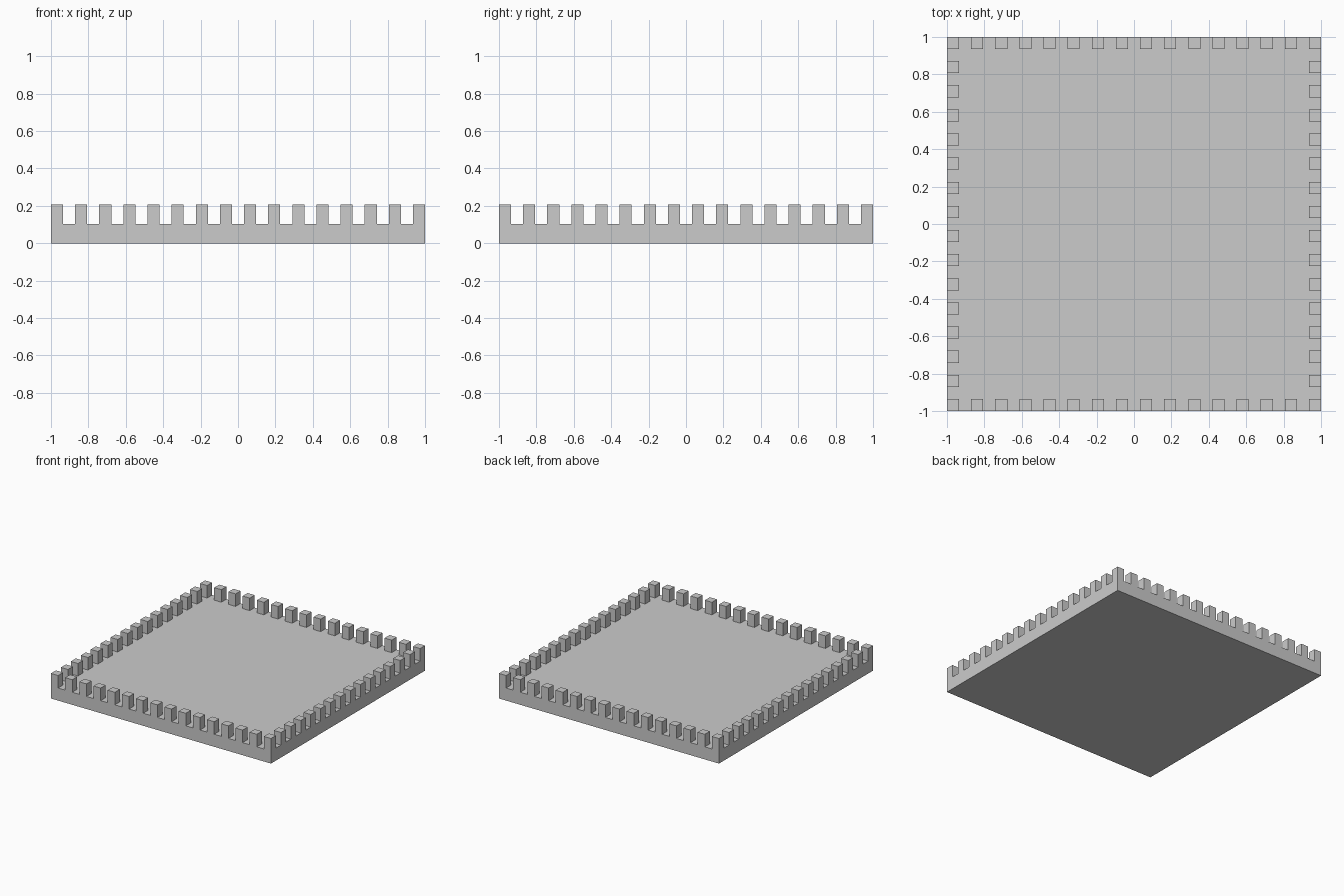
import bpy
import bmesh
import math

if "Cube" in bpy.data.objects:
    bpy.data.objects.remove(bpy.data.objects["Cube"])

CELLS = 31                 # tooth, gap, tooth ... along each side
CELL = 2 / CELLS
FLOOR_Z = 0.103
TOP_Z = 0.206

bm = bmesh.new()

# Floor: grid of square cells at the height of the plate top
bmesh.ops.create_grid(bm, x_segments=CELLS, y_segments=CELLS, size=1)
for v in bm.verts:
    v.co.z = FLOOR_Z
rim = [e for e in bm.edges if e.is_boundary]

# Plate sides and underside
ret = bmesh.ops.extrude_edge_only(bm, edges=rim)
for v in [g for g in ret["geom"] if isinstance(g, bmesh.types.BMVert)]:
    v.co.z = 0
bottom_rim = [e for e in bm.edges if all(v.co.z == 0 for v in e.verts)]
bmesh.ops.contextual_create(bm, geom=bottom_rim)
bmesh.ops.recalc_face_normals(bm, faces=bm.faces)

# Battlements: raise every second cell around the rim
teeth = []
for f in bm.faces:
    c = f.calc_center_median()
    if len(f.verts) == 4 and f.normal.z > 0.5:
        i, j = (math.floor((a + 1) / CELL) for a in (c.x, c.y))
        on_rim = i in (0, CELLS - 1) or j in (0, CELLS - 1)
        if on_rim and i % 2 == 0 and j % 2 == 0:
            teeth.append(f)
ret = bmesh.ops.extrude_discrete_faces(bm, faces=teeth)
for f in ret["faces"]:
    for v in f.verts:
        v.co.z = TOP_Z

# Merge coplanar cells into clean flat faces
bmesh.ops.recalc_face_normals(bm, faces=bm.faces)
bmesh.ops.dissolve_limit(bm, angle_limit=0.01, verts=bm.verts, edges=bm.edges)

mesh = bpy.data.meshes.new("crenellated_roof")
bm.to_mesh(mesh)
bm.free()
bpy.context.collection.objects.link(bpy.data.objects.new("crenellated_roof", mesh))
